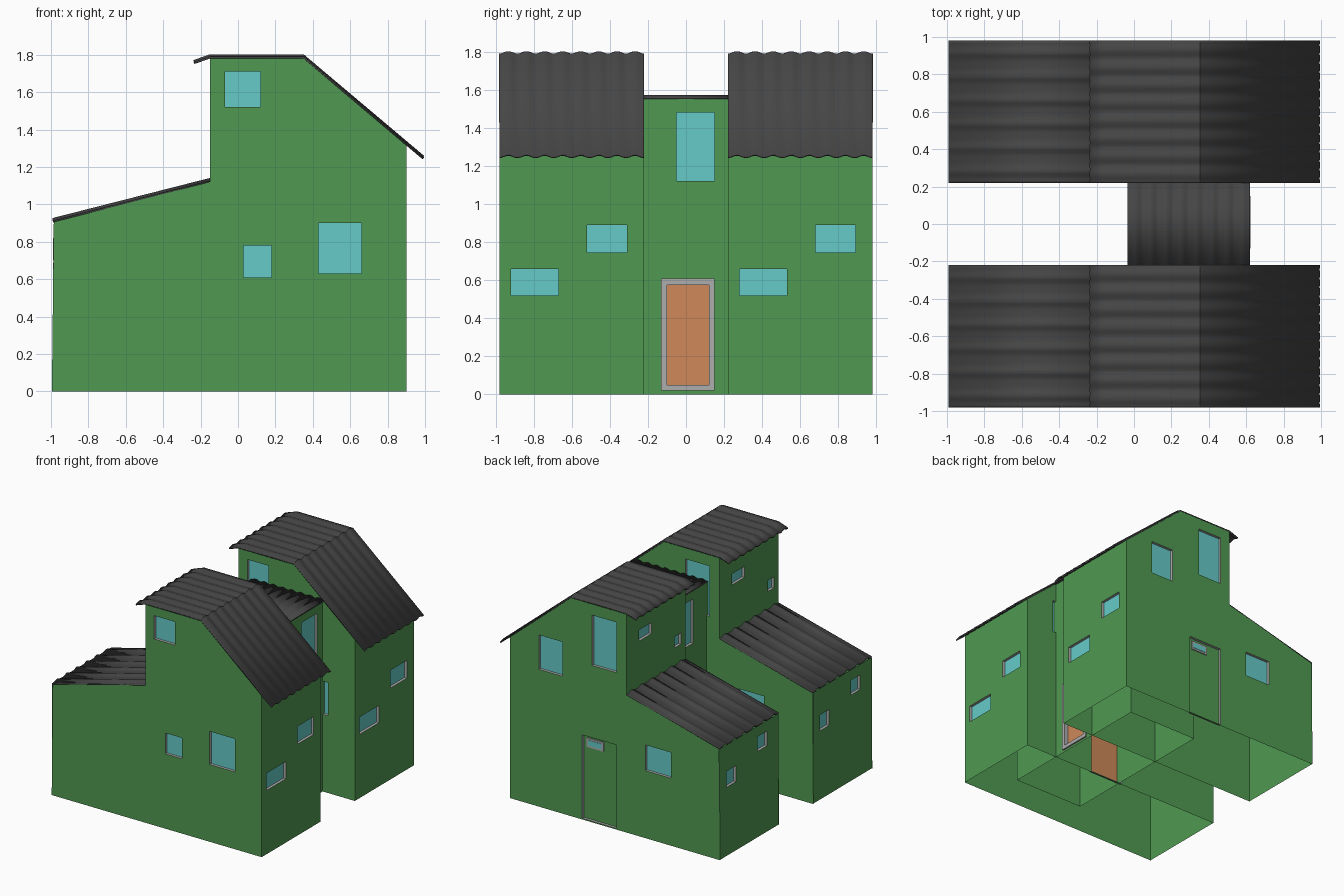
import bpy, bmesh, math
from mathutils import Vector

if "Cube" in bpy.data.objects:
    bpy.data.objects.remove(bpy.data.objects["Cube"])


def material(name, rgb):
    m = bpy.data.materials.new(name)
    m.diffuse_color = (*rgb, 1)
    m.use_nodes = True
    m.node_tree.nodes["Principled BSDF"].inputs["Base Color"].default_value = m.diffuse_color
    return m


GREEN = material("green_paint", (0.08, 0.32, 0.085))
GREY = material("grey_frame", (0.42, 0.42, 0.42))
TEAL = material("teal_glass", (0.13, 0.60, 0.58))
ORANGE = material("orange_door", (0.62, 0.25, 0.10))
ROOF = material("dark_roof", (0.06, 0.06, 0.06))
MATS = [GREEN, GREY, TEAL, ORANGE]


def finish(bm, name, mats):
    me = bpy.data.meshes.new(name)
    bm.to_mesh(me)
    bm.free()
    for m in mats:
        me.materials.append(m)
    ob = bpy.data.objects.new(name, me)
    bpy.context.collection.objects.link(ob)
    return ob


def wall(name, outline, holes, axis, pos, side):
    """Flat wall with recessed panels; holes are (a0, a1, z0, z1, material index)."""
    bm = bmesh.new()
    n = Vector((side, 0, 0)) if axis == "x" else Vector((0, side, 0))

    def pt(a, z, depth=0.0):
        p = Vector((pos, a, z)) if axis == "x" else Vector((a, pos, z))
        return p - n * depth

    def add_face(points, mat, normal=None):
        f = bm.faces.new([bm.verts.new(p) for p in points])
        f.material_index = mat
        f.normal_update()
        if normal is not None and f.normal.dot(normal) < 0:
            f.normal_flip()

    loops = [outline] + [[(a, z), (b, z), (b, w), (a, w)] for a, b, z, w, _ in holes]
    edges = []
    for loop in loops:
        vs = [bm.verts.new(pt(*p)) for p in loop]
        edges += [bm.edges.new((vs[i - 1], vs[i])) for i in range(len(vs))]
    bmesh.ops.triangle_fill(bm, use_beauty=True, edges=edges, normal=n)
    for f in bm.faces:
        f.normal_update()
        if f.normal.dot(n) < 0:
            f.normal_flip()
    # reveals and recessed panels
    d = 0.022
    for loop, hole in zip(loops[1:], holes):
        add_face([pt(*p, d) for p in loop], hole[4], n)
        centre = pt((hole[0] + hole[1]) / 2, (hole[2] + hole[3]) / 2)
        for i in range(4):
            p, q = loop[i - 1], loop[i]
            mid = (pt(*p) + pt(*q)) / 2
            add_face([pt(*p), pt(*q), pt(*q, d), pt(*p, d)], 1, centre - mid)
    return finish(bm, name, MATS)


def box(name, lo, hi, mat):
    bm = bmesh.new()
    bmesh.ops.create_cube(bm, size=1)
    for v in bm.verts:
        v.co = [l + (c + 0.5) * (h - l) for l, h, c in zip(lo, hi, v.co)]
    return finish(bm, name, [mat])


def sheet(name, path, across, waves, amp, power=1, along="x"):
    """Corrugated sheet: path points (run, z), waves spread over the across range."""
    bm = bmesh.new()
    steps = waves * 10
    rows = []
    for r, z in path:
        row = []
        for i in range(steps + 1):
            t = i / steps
            w = amp * (0.5 - 0.5 * math.cos(2 * math.pi * waves * t)) ** power
            c = across[0] + t * (across[1] - across[0])
            row.append(bm.verts.new((r, c, z + w) if along == "x" else (c, r, z + w)))
        rows.append(row)
    for r0, r1 in zip(rows, rows[1:]):
        for i in range(steps):
            bm.faces.new((r0[i], r1[i], r1[i + 1], r0[i + 1]))
    bmesh.ops.recalc_face_normals(bm, faces=bm.faces)
    if sum(f.normal.z for f in bm.faces) < 0:
        bmesh.ops.reverse_faces(bm, faces=bm.faces)
    ob = finish(bm, name, [ROOF])
    mod = ob.modifiers.new("thickness", "SOLIDIFY")
    mod.thickness, mod.offset = 0.01, 0
    bpy.context.view_layer.objects.active = ob
    ob.select_set(True)
    bpy.ops.object.shade_smooth_by_angle(angle=math.radians(30))
    ob.select_set(False)


def rect(a, b, top):
    return [(a, 0), (b, 0), (b, top), (a, top)]


SIDE = [(-0.995, 0), (0.9, 0), (0.9, 1.315), (0.35, 1.78), (-0.15, 1.78), (-0.15, 1.12), (-0.985, 0.905)]

# two identical houses, one behind the other
for tag, y0, door in (("front", -0.98, 3), ("back", 0.22, 0)):
    y1 = y0 + 0.76
    wall(tag + "_house_front_wall", SIDE,
         [(-0.07, 0.12, 1.52, 1.71, 2), (0.03, 0.18, 0.61, 0.78, 2), (0.43, 0.66, 0.63, 0.90, 2)],
         "y", y0, -1)
    wall(tag + "_house_back_wall", SIDE,
         [(0.43, 0.64, 1.12, 1.40, 2), (-0.06, 0.16, 1.28, 1.69, 2), (-0.55, -0.32, 0.55, 0.76, 2),
          (-0.06, 0.25, 0.01, 0.69, door)], "y", y1, 1)
    wall(tag + "_house_right_wall", rect(y0, y1, 1.315),
         [(y0 + 0.06, y0 + 0.31, 0.52, 0.66, 2), (y0 + 0.46, y0 + 0.67, 0.745, 0.89, 2)], "x", 0.9, 1)
    wall(tag + "_house_left_wall", rect(y0, y1, 0.905),
         [(y0 + 0.55, y0 + 0.67, 0.56, 0.69, 2), (y0 + 0.15, y0 + 0.27, 0.70, 0.82, 2)], "x", -0.99, -1)
    wall(tag + "_house_upper_left_wall", [(y0, 1.12), (y1, 1.12), (y1, 1.78), (y0, 1.78)],
         [(y0 + 0.44, y0 + 0.60, 1.50, 1.59, 2), (y0 + 0.06, y0 + 0.14, 1.27, 1.36, 2)], "x", -0.15, -1)
    # small pane set in the back door
    box(tag + "_door_pane_frame", (0.07, y1 - 0.024, 0.595), (0.22, y1 - 0.014, 0.67), GREY)
    box(tag + "_door_pane", (0.085, y1 - 0.02, 0.61), (0.205, y1 - 0.011, 0.655), TEAL)
    # roofs
    sheet(tag + "_house_main_roof", [(-0.235, 1.755), (-0.15, 1.785), (0.35, 1.785), (0.99, 1.245)],
          (y0, y1), 8, 0.012)
    sheet(tag + "_house_low_roof", [(-0.99, 0.908), (-0.15, 1.122)], (y0, y1), 6, 0.014, 3)

# connecting block, running into both houses
Y = 0.69
WIN = (-0.05, 0.15, 1.12, 1.48, 2)
wall("connector_right_wall", rect(-Y, Y, 1.555), [WIN, (-0.10, 0.12, 0.05, 0.575, 3)], "x", 0.61, 1)
wall("connector_left_wall", rect(-Y, Y, 1.555), [WIN], "x", -0.03, -1)
for s, tag in ((-1, "front"), (1, "back")):
    wall("connector_%s_wall" % tag, rect(-0.03, 0.61, 1.555), [], "y", s * Y, s)
sheet("connector_roof", [(-0.22, 1.555), (0.22, 1.555)], (-0.035, 0.62), 8, 0.012, along="y")

# frame round the connector door
for name, a, b, z, w in (("left", -0.13, -0.10, 0.02, 0.61), ("right", 0.12, 0.15, 0.02, 0.61),
                         ("top", -0.10, 0.12, 0.575, 0.61), ("bottom", -0.10, 0.12, 0.02, 0.05)):
    box("connector_door_frame_" + name, (0.60, a, z), (0.622, b, w), GREY)
